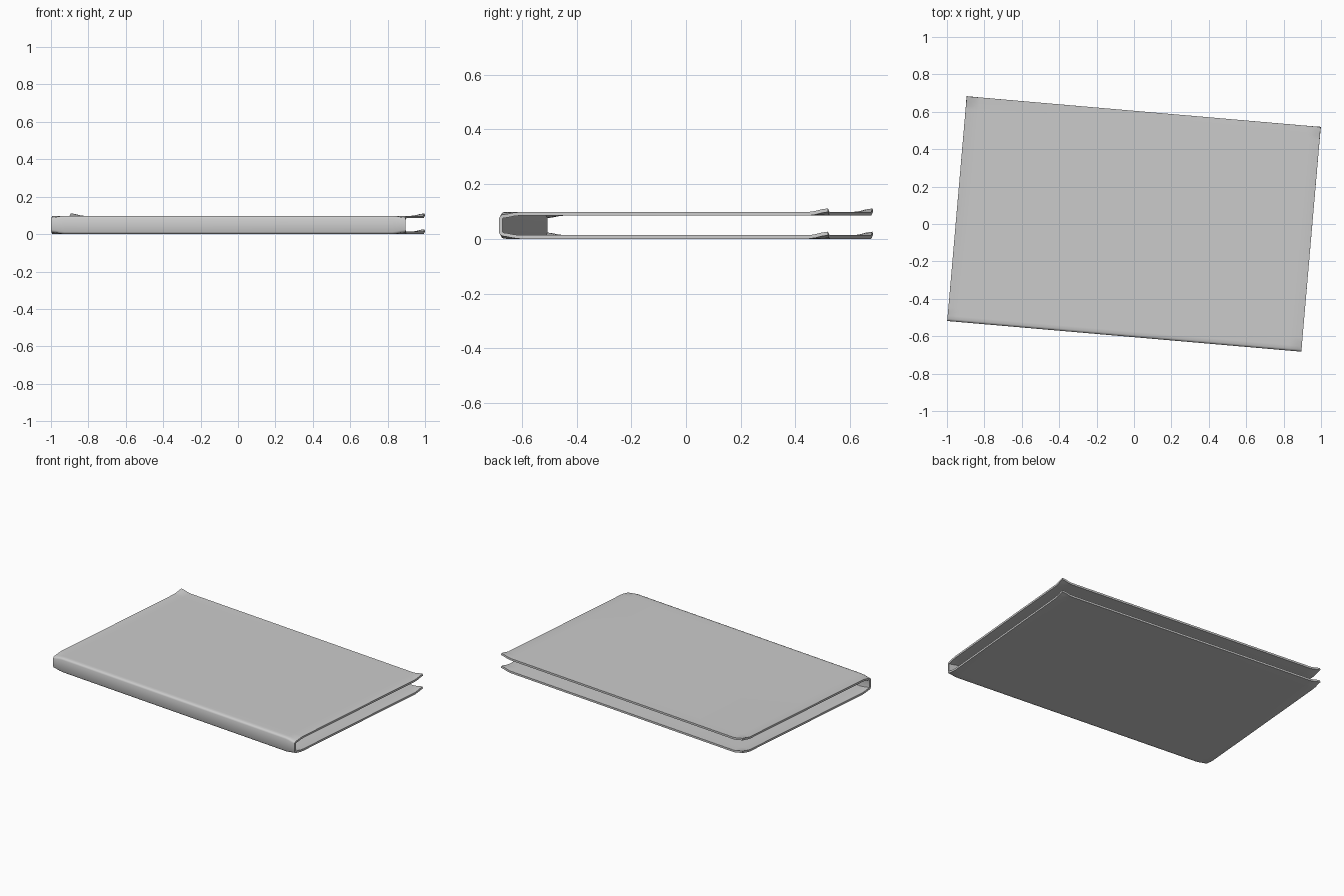
import bpy, bmesh, math

if "Cube" in bpy.data.objects:
    bpy.data.objects.remove(bpy.data.objects["Cube"])

LENGTH, WIDTH, THICK = 1.900, 1.206, 0.013
Z_LOW, Z_HIGH = 0.0065, 0.0915
BEND = 0.07          # size of the shaped corner zone


def edge_weight(distance):
    """1 at the edge, easing to 0 at the inner end of the corner zone."""
    t = max(0.0, 1 - distance / BEND)
    return t * t * (3 - 2 * t)


# Folded profile: top cover, rounded spine, bottom cover
back = WIDTH / 2
front = -WIDTH / 2 + THICK / 2
steps = [0, BEND / 3, 2 * BEND / 3, BEND]
cover = [back - s for s in steps] + [front + s for s in reversed(steps[1:])]
r = 0.007
half = [(v, Z_HIGH) for v in cover]
half += [(front + r, Z_HIGH), (front + r * 0.3, Z_HIGH - r * 0.3), (front, Z_HIGH - r)]
profile = half + [(v, Z_LOW + Z_HIGH - z) for v, z in reversed(half)]

# Stations along the spine, tighter near both ends
end = LENGTH / 2
stations = [-end + s for s in steps] + [0] + [end - s for s in reversed(steps)]

bm = bmesh.new()
rows = []
middle = (Z_LOW + Z_HIGH) / 2
for u in stations:
    wu = edge_weight(end - abs(u))
    row = []
    for v, z in profile:
        # Free corners curl up, spine corners pinch towards the middle
        curl = 0.013 * wu * edge_weight(back - v)
        pinch = 0.010 * wu * edge_weight(v - front)
        side = 1 if z > middle else -1
        row.append(bm.verts.new((u, v, z + curl - side * pinch)))
    rows.append(row)
for a, b in zip(rows, rows[1:]):
    for i in range(len(profile) - 1):
        bm.faces.new((a[i], b[i], b[i + 1], a[i + 1]))
bmesh.ops.recalc_face_normals(bm, faces=bm.faces)

mesh = bpy.data.meshes.new("folded_cover")
bm.to_mesh(mesh)
bm.free()
jacket = bpy.data.objects.new("folded_cover", mesh)
bpy.context.collection.objects.link(jacket)
jacket.rotation_euler.z = math.radians(-4.95)

# Sheet thickness
solid = jacket.modifiers.new("thickness", 'SOLIDIFY')
solid.thickness = THICK
solid.offset = 0
bpy.context.view_layer.objects.active = jacket
jacket.select_set(True)
bpy.ops.object.modifier_apply(modifier=solid.name)
bpy.ops.object.shade_smooth_by_angle(angle=math.radians(50))
